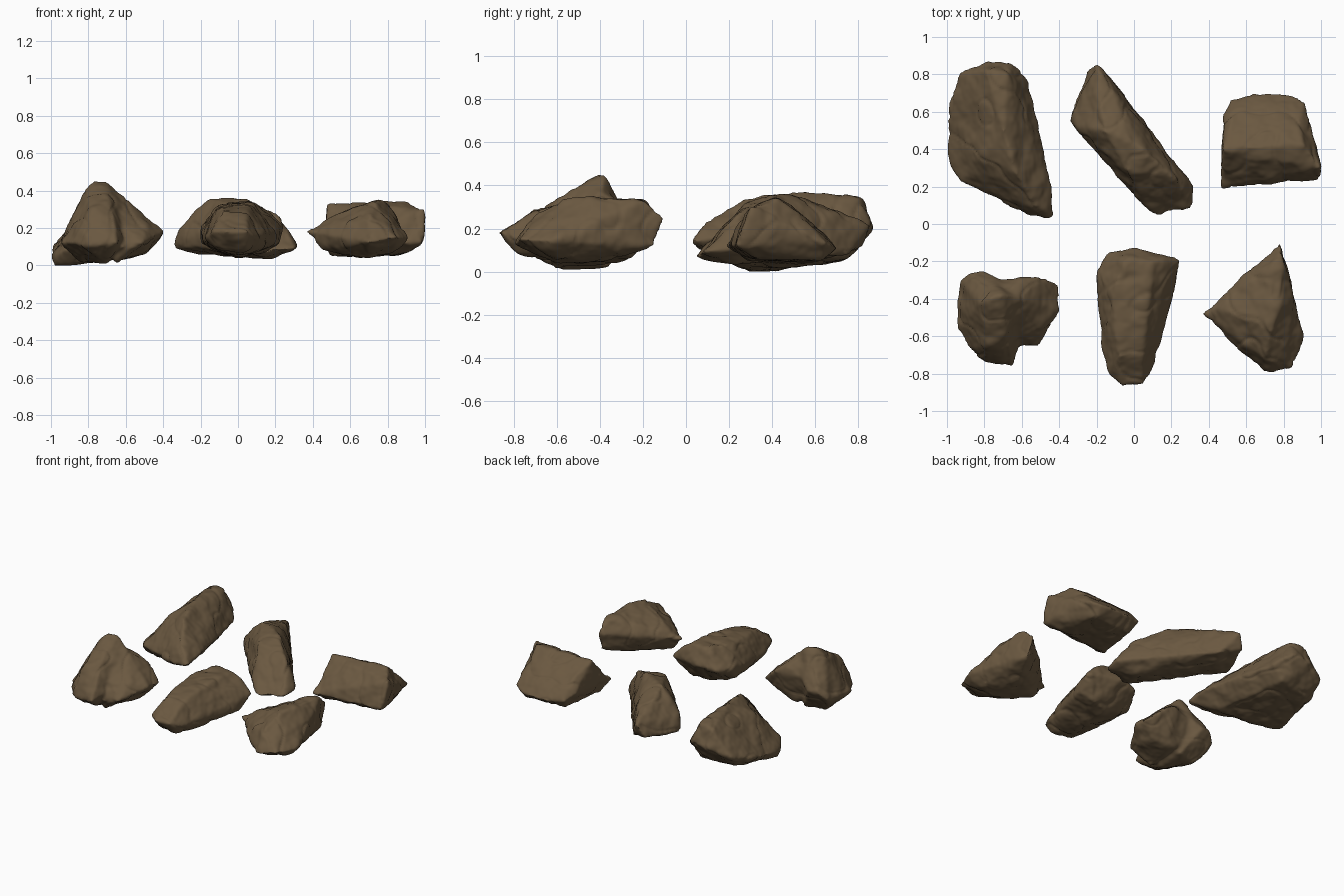
import bpy, bmesh
from mathutils import Vector, noise

stone = bpy.data.materials.new("brown stone")
stone.diffuse_color = (0.145, 0.098, 0.052, 1)


def rock(name, *lumps):
    """Hull each lump of corner points, fuse them, then weather the surface."""
    bm = bmesh.new()
    for pts in lumps:
        c = sum((Vector(p) for p in pts), Vector()) / len(pts)
        vs = []
        for p in pts:
            d = Vector(p) - c
            vs.append(bm.verts.new(c + d + d.normalized() * 0.005))
        res = bmesh.ops.convex_hull(bm, input=vs)
        junk = {v for v in res["geom_interior"] + res["geom_unused"]
                if isinstance(v, bmesh.types.BMVert)}
        bmesh.ops.delete(bm, geom=list(junk), context='VERTS')
    bmesh.ops.recalc_face_normals(bm, faces=bm.faces)
    me = bpy.data.meshes.new(name)
    bm.to_mesh(me)
    bm.free()
    ob = bpy.data.objects.new(name, me)
    bpy.context.collection.objects.link(ob)

    # fuse and soften the edges
    rm = ob.modifiers.new("fuse", 'REMESH')
    rm.mode = 'VOXEL'
    rm.voxel_size = 0.012
    sm = ob.modifiers.new("soften", 'SMOOTH')
    sm.factor = 0.5
    sm.iterations = 8
    dg = bpy.context.evaluated_depsgraph_get()
    baked = bpy.data.meshes.new_from_object(ob.evaluated_get(dg))
    ob.modifiers.clear()
    ob.data = baked
    baked.name = name

    # lumps, chips and thin cracks
    bm = bmesh.new()
    bm.from_mesh(baked)
    bm.normal_update()
    moves = []
    for v in bm.verts:
        p = v.co
        crack = max(0.0, 1 - abs(noise.noise(p * 5 + Vector((7, 3, 1)))) * 14)
        h = (noise.noise(p * 5) * 0.010 + noise.noise(p * 13) * 0.008
             + noise.noise(p * 30) * 0.003 - crack * 0.006)
        moves.append(v.normal * h)
    for v, m in zip(bm.verts, moves):
        v.co += m
        v.co.z = max(v.co.z, 0.0)
    bm.to_mesh(baked)
    bm.free()
    baked.materials.clear()
    baked.materials.append(stone)
    baked.polygons.foreach_set("use_smooth", [True] * len(baked.polygons))
    baked.update()
    return ob


# back left: large ridged slab
rock("rock_back_left", [
    (-.93, .8, .15), (-.78, .87, .2), (-.65, .86, .22), (-.56, .75, .15),
    (-.51, .48, .14), (-.44, .2, .16), (-.43, .03, .14), (-.56, .05, .12),
    (-.7, .15, .1), (-.93, .23, .08), (-1.0, .38, .05), (-.99, .62, .1),
    (-.98, .35, 0), (-.9, .3, 0), (-.9, .7, .04), (-.65, .75, .06),
    (-.55, .2, .05), (-.6, .5, .05), (-.78, .82, .33), (-.68, .8, .34),
    (-.7, .5, .37), (-.63, .27, .34), (-.8, .38, .28), (-.53, .1, .23)])

# back middle: long diagonal shard
rock("rock_back_middle", [
    (-.2, .86, .22), (-.25, .82, .12), (-.34, .55, .1), (-.31, .52, .19),
    (-.14, .74, .15), (-.1, .69, .27), (-.16, .5, .36), (.07, .38, .34),
    (-.02, .45, .36), (.2, .26, .28), (.32, .2, .1), (.31, .08, .09),
    (.12, .04, .07), (.05, .1, .12), (-.1, .3, .1), (.1, .15, .05),
    (.2, .2, .04), (-.2, .6, .06), (-.1, .75, .08), (-.03, .28, .32)])

# back right: wedge block
rock("rock_back_right", [
    (.47, .19, .12), (.99, .24, .12), (1.0, .3, .3), (.99, .34, .22),
    (.48, .4, .33), (.9, .43, .34), (.47, .4, .2), (.48, .58, .16),
    (.52, .66, .12), (.65, .7, .11), (.84, .69, .11), (.91, .65, .13),
    (.5, .3, .05), (.9, .32, .07), (.55, .6, .05), (.85, .62, .05),
    (.52, .55, .25), (.88, .55, .25)])

# front left: peaked rock with a broad lower shoulder
rock("rock_front_left", [
    (-.77, -.4, .45), (-.71, -.38, .45), (-.82, -.42, .4), (-.61, -.39, .36),
    (-.94, -.55, .12), (-.93, -.3, .15), (-.88, -.26, .2), (-.8, -.25, .2),
    (-.9, -.4, .08), (-.88, -.66, .12), (-.8, -.73, .1), (-.65, -.76, .12),
    (-.62, -.67, .14), (-.72, -.3, .27), (-.85, -.4, .02), (-.7, -.6, .02),
    (-.7, -.36, .02), (-.79, -.65, .3), (-.68, -.6, .34)], [
    (-.4, -.32, .16), (-.4, -.46, .18), (-.5, -.29, .25), (-.5, -.54, .22),
    (-.51, -.65, .12), (-.62, -.66, .1), (-.6, -.3, .3), (-.65, -.35, .04),
    (-.65, -.6, .02), (-.48, -.4, .07), (-.72, -.55, .32), (-.72, -.4, .42),
    (-.62, -.4, .37), (-.8, -.32, .2), (-.8, -.6, .15), (-.75, -.3, .25)])

# front middle: long tapered stone
rock("rock_front_middle", [
    (-.2, -.25, .2), (-.19, -.3, .12), (-.14, -.16, .2), (0, -.13, .22),
    (.25, -.19, .2), (.22, -.3, .12), (.12, -.66, .12), (.1, -.78, .15),
    (.05, -.85, .18), (-.06, -.86, .18), (-.14, -.8, .18), (-.17, -.7, .15),
    (-.05, -.19, .33), (.1, -.2, .33), (-.12, -.4, .32), (.08, -.4, .33),
    (-.08, -.7, .29), (.04, -.7, .28), (0, -.6, .05), (0, -.3, .04),
    (.05, -.78, .08), (-.1, -.75, .08), (.12, -.25, .06)])

# front right: pointed chunk
rock("rock_front_right", [
    (.37, -.48, .18), (.45, -.5, .08), (.78, -.1, .25), (.8, -.2, .33),
    (.75, -.2, .33), (.79, -.14, .12), (.86, -.42, .2), (.91, -.62, .14),
    (.85, -.77, .15), (.7, -.8, .12), (.6, -.7, .15), (.62, -.5, .31),
    (.73, -.57, .34), (.78, -.4, .34), (.7, -.72, .25), (.45, -.45, .23),
    (.7, -.6, .04), (.7, -.35, .05), (.82, -.6, .06)])
